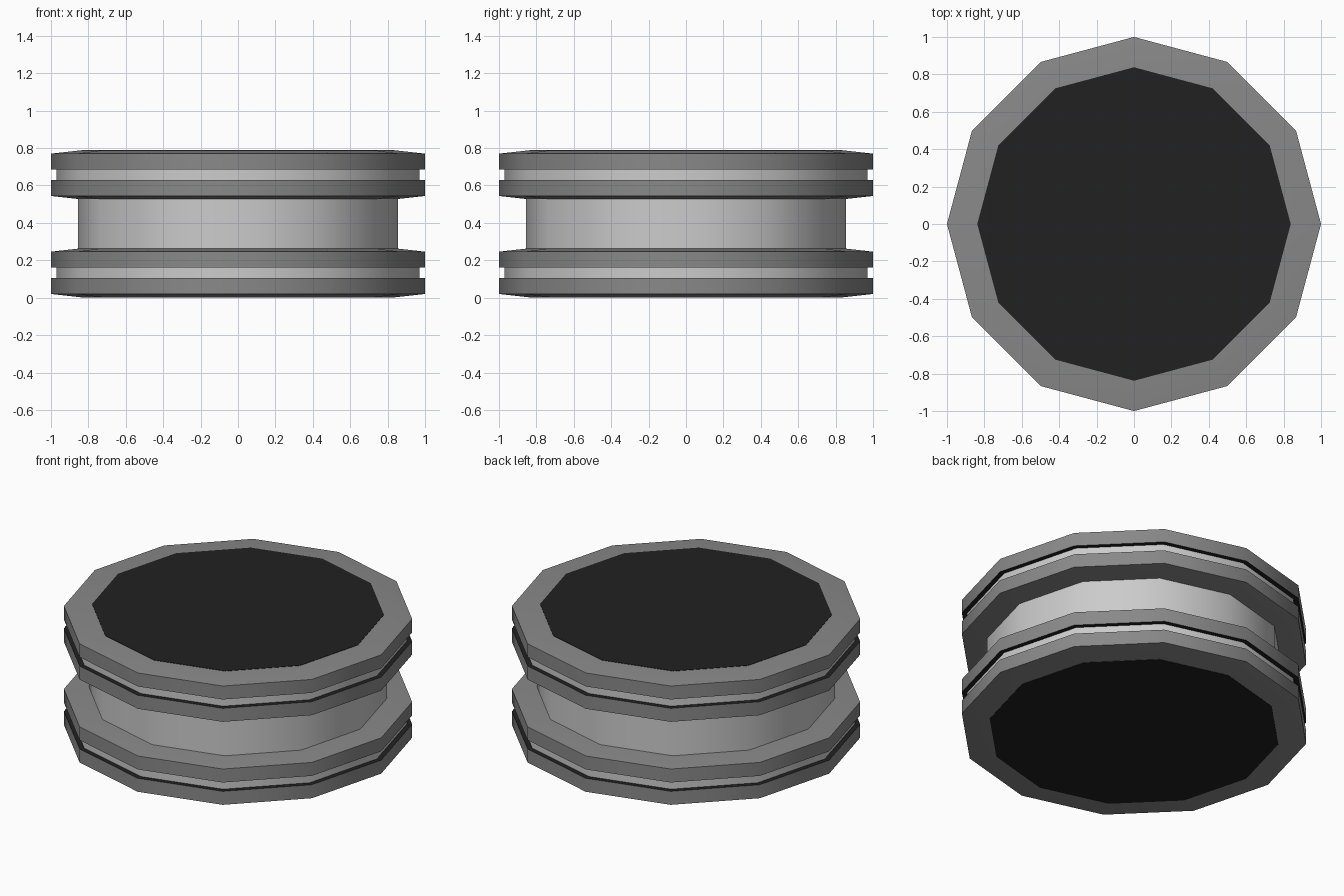
import bpy, bmesh, math

if "Cube" in bpy.data.objects:
    bpy.data.objects.remove(bpy.data.objects["Cube"])

SIDES = 12


def material(name, v):
    m = bpy.data.materials.new(name)
    m.diffuse_color = (v, v, v, 1)
    m.use_nodes = True
    m.node_tree.nodes["Principled BSDF"].inputs["Base Color"].default_value = m.diffuse_color
    return m


dark = material("rubber_dark", 0.25)
black = material("cap_black", 0.015)


def lathe(name, profile, z, mats, bands=None):
    """Spin (radius, height) points into a closed 12-sided solid; bands = material per span."""
    bm = bmesh.new()
    rings = []
    for r, h in profile:
        rings.append([bm.verts.new((r * math.cos(math.tau * i / SIDES),
                                    r * math.sin(math.tau * i / SIDES), h))
                      for i in range(SIDES)])
    for k, (a, b) in enumerate(zip(rings, rings[1:])):
        for i in range(SIDES):
            j = (i + 1) % SIDES
            f = bm.faces.new((a[i], a[j], b[j], b[i]))
            f.material_index = bands[k] if bands else 0
    bm.faces.new(rings[0][::-1])
    bm.faces.new(rings[-1])
    bm.normal_update()
    mesh = bpy.data.meshes.new(name)
    bm.to_mesh(mesh)
    bm.free()
    for m in mats:
        mesh.materials.append(m)
    ob = bpy.data.objects.new(name, mesh)
    ob.location.z = z
    bpy.context.collection.objects.link(ob)
    bpy.ops.object.select_all(action='DESELECT')
    ob.select_set(True)
    bpy.context.view_layer.objects.active = ob
    bpy.ops.object.shade_smooth_by_angle(angle=math.radians(31))
    return ob


# Stepped flange: two dark lips around a narrow groove (black groove walls)
half = [(0.84, 0.0), (1.0, 0.018), (1.0, 0.103), (0.97, 0.103)]
H = 0.262
flange = half + [(r, H - h) for r, h in reversed(half)]
grey = material("groove_grey", 0.8)
bands = [0, 0, 1, 2, 1, 0, 0]

for label, z in (("lower", 0.002), ("upper", 0.526)):
    lathe(label + "_flange", flange, z, [dark, black, grey], bands)

# Light core between the flanges
lathe("core", [(0.855, 0.0), (0.855, 0.29)], 0.25, [])

# Black end caps
for label, z in (("bottom_cap", 0.0), ("top_cap", 0.78)):
    lathe(label, [(0.838, 0.0), (0.838, 0.01)], z, [black])
